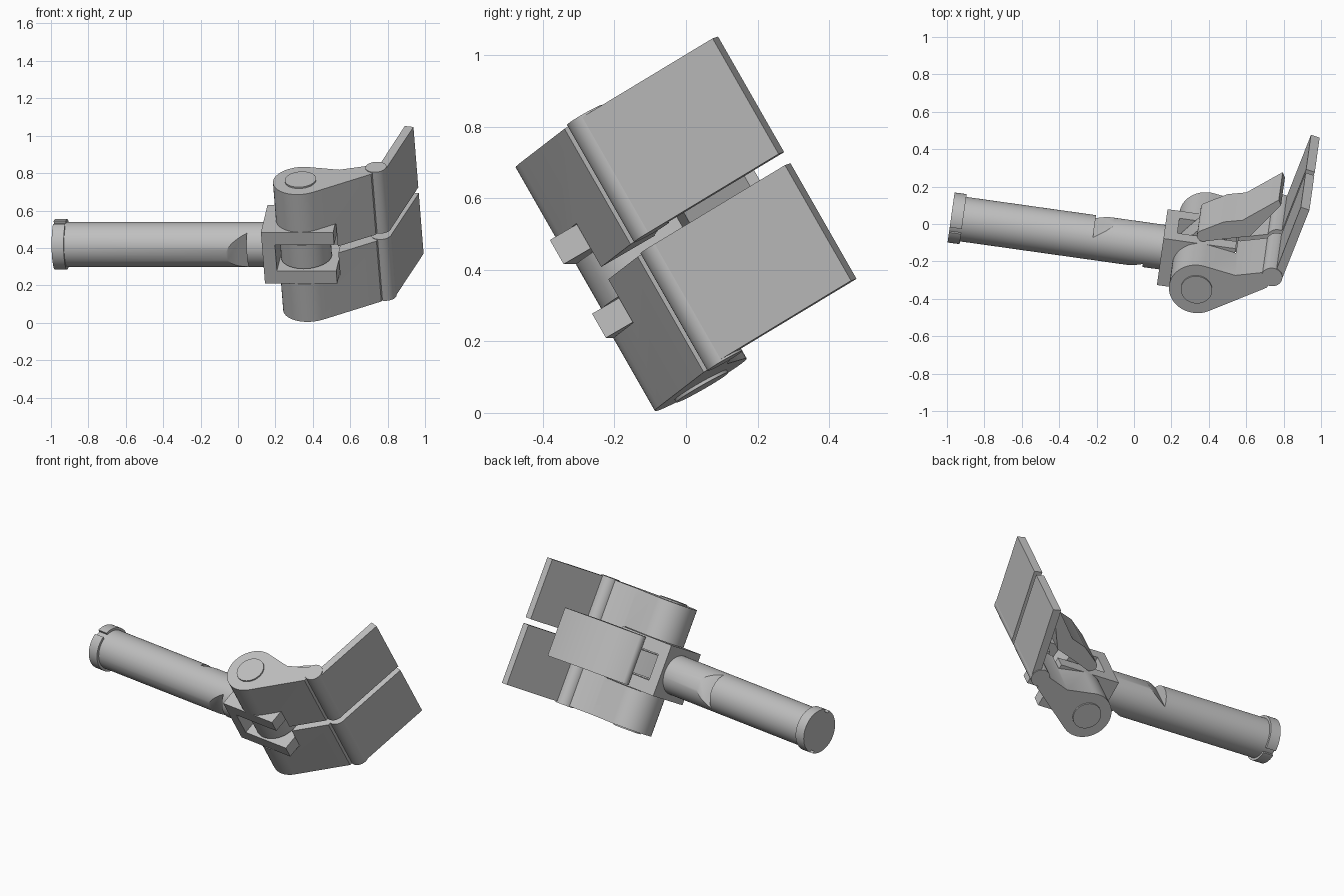
import bpy, bmesh
from math import cos, sin, radians
from mathutils import Matrix

if "Cube" in bpy.data.objects:
    bpy.data.objects.remove(bpy.data.objects["Cube"])

grey = bpy.data.materials.new("plain grey")
grey.use_nodes = True
colour = (0.52, 0.52, 0.52, 1)
grey.diffuse_color = colour
grey.node_tree.nodes["Principled BSDF"].inputs["Base Color"].default_value = colour

# Local frame: x along the shaft, z along the hinge pins, origin at the shaft end
FRAME = (Matrix.Translation((-0.978, 0.035, 0.419))
         @ Matrix.Rotation(radians(-8), 4, 'Z') @ Matrix.Rotation(radians(30), 4, 'X'))
PIN = (1.353, 0.0)
HINGE = (1.743, 0.14)


def arc(centre, r, start, end, steps=24):
    angles = [radians(start + (end - start) * i / steps) for i in range(steps + 1)]
    return [(centre[0] + r * cos(a), centre[1] + r * sin(a)) for a in angles]


def circle(centre, r):
    return arc(centre, r, 0, 360, 48)[:-1]


def box(x0, x1, y0, y1):
    return [(x0, y0), (x1, y0), (x1, y1), (x0, y1)]


def finish(name, mesh):
    mesh.polygons.foreach_set("use_smooth", [True] * len(mesh.polygons))
    mesh.set_sharp_from_angle(angle=radians(30))
    ob = bpy.data.objects.new(name, mesh)
    ob.matrix_world = FRAME
    bpy.context.collection.objects.link(ob)
    return ob


def prism(name, profile, low, high, along_x=False):
    """Extrude a closed profile along the pin direction, or along the shaft."""
    bm = bmesh.new()
    place = (lambda a, b, c: (c, a, b)) if along_x else (lambda a, b, c: (a, b, c))
    face = bm.faces.new([bm.verts.new(place(a, b, low)) for a, b in profile])
    new = bmesh.ops.extrude_face_region(bm, geom=[face])["geom"]
    shift = place(0, 0, high - low)
    bmesh.ops.translate(bm, vec=shift, verts=[g for g in new if isinstance(g, bmesh.types.BMVert)])
    bmesh.ops.recalc_face_normals(bm, faces=bm.faces)
    mesh = bpy.data.meshes.new(name)
    bm.to_mesh(mesh)
    bm.free()
    mesh.materials.append(grey)
    return finish(name, mesh)


def cut(ob, *cutters):
    """Subtract the cutters for good, then remove them."""
    for c in cutters:
        c.hide_render = True
        mod = ob.modifiers.new("cut", 'BOOLEAN')
        mod.operation, mod.solver, mod.object = 'DIFFERENCE', 'EXACT', c
    bpy.context.view_layer.update()
    mesh = bpy.data.meshes.new_from_object(ob.evaluated_get(bpy.context.evaluated_depsgraph_get()))
    name = ob.name
    for o in (ob, *cutters):
        bpy.data.objects.remove(o)
    mesh.set_sharp_from_angle(angle=radians(30))
    return finish(name, mesh)


# Shaft with two opposed ramped notches
shaft = prism("shaft", circle((0, 0), 0.12), 0.005, 1.15, True)
notches = [prism("notch", [(x, s * 0.06), (x, s * 0.2), (x + s * 0.266, s * 0.2)], -0.2, 0.2)
           for x, s in ((0.766, 1), (1.05, -1))]
cut(shaft, *notches)

# End collar split by two small gaps
collar = prism("end_collar", circle((0, 0), 0.135), 0, 0.065, True)
gaps = [prism("gap", box(-0.1, 0.2, -0.016, 0.016), *span) for span in ((0.118, 0.2), (-0.2, -0.118))]
cut(collar, *gaps)

# Fork block holding the main pin
fork = prism("fork_block", box(1.14, 1.53, -0.145, 0.145), -0.158, 0.158)
cut(fork, prism("slot", box(1.21, 1.6, -0.2, 0.2), -0.08, 0.08))
prism("main_pin", circle(PIN, 0.084), -0.402, 0.402)

# Two fingers, mirrored across the middle
finger = (arc(PIN, 0.148, 80, 303, 30)
          + [(1.725, 0.07), (1.745, 0.14), (1.69, 0.158), (1.548, 0.117)])
d, n = (0.207, 0.978), (0.978, -0.207)


def plate_point(along, out):
    return (HINGE[0] + d[0] * along + n[0] * out, HINGE[1] + d[1] * along + n[1] * out)


plate = [plate_point(*p) for p in ((0, 0.008), (0, 0.055), (0.46, 0.055), (0.46, 0.006))]
for side, s in (("upper", 1), ("lower", -1)):
    def span(a, b):
        return sorted((s * a, s * b))
    body = prism(side + "_finger", finger, *span(0.02, 0.393))
    cut(body, prism("clearance", box(1.1, 1.535, -0.3, 0.3), *span(-0.1, 0.16)))
    prism(side + "_hinge_pin", circle(HINGE, 0.056), *span(0.018, 0.397))
    prism(side + "_finger_plate", plate, *span(0.018, 0.391))

# Opposing thumb: narrow drum and neck between the lugs, wide arm behind
prism("thumb_drum", arc(PIN, 0.136, 150, 390, 30) + [(1.46, 0.2), (1.335, 0.2)], -0.072, 0.072)
thumb = (arc((1.35, 0.19), 0.035, 130, 270, 8)
         + [(1.48, 0.195), (1.598, 0.229), (1.738, 0.445), (1.722, 0.475),
            (1.545, 0.32), (1.448, 0.294)])
prism("thumb_arm", thumb, -0.15, 0.15)
